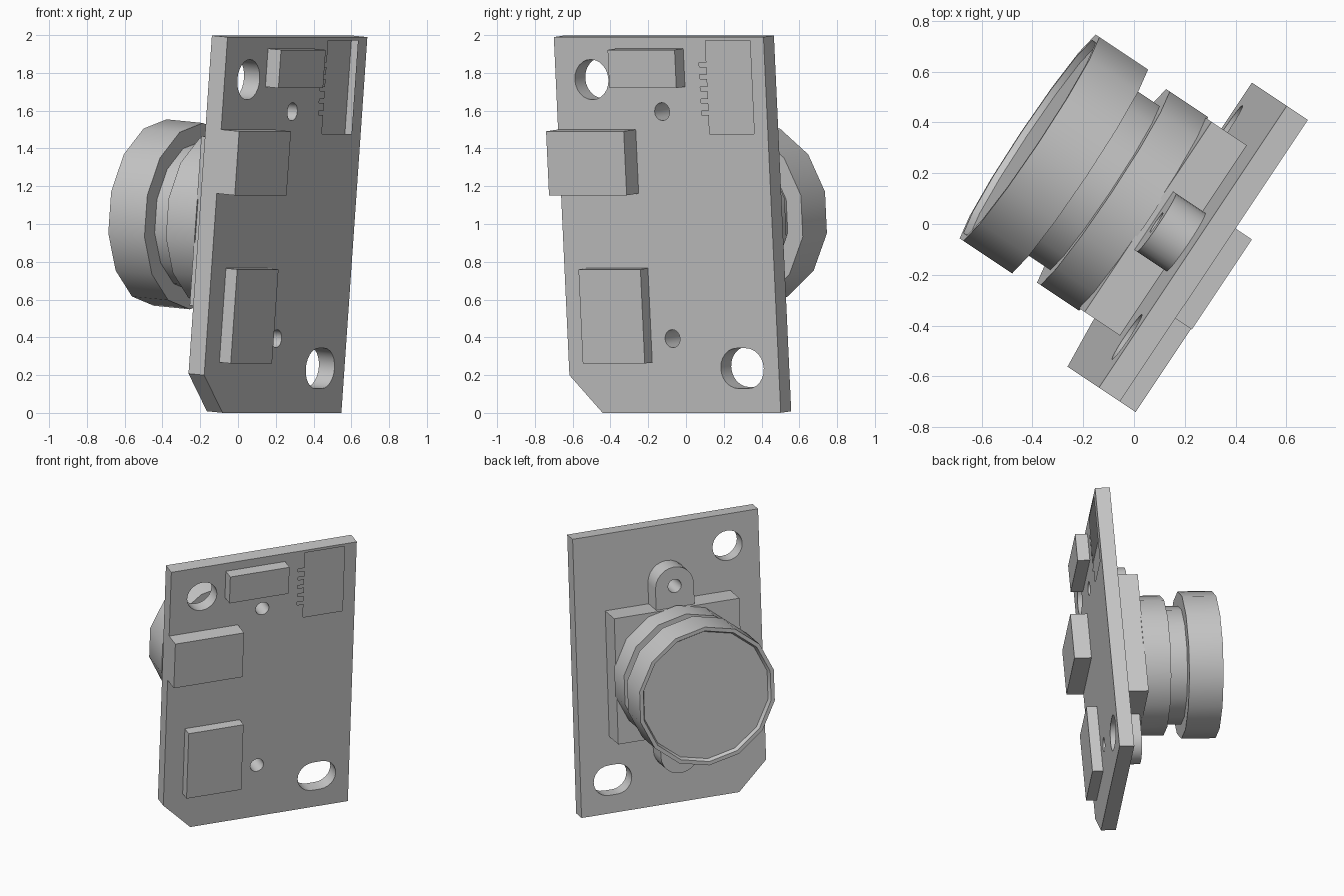
import bpy, bmesh
from math import sin, cos, pi, radians
from mathutils import Matrix, Vector

if "Cube" in bpy.data.objects:
    bpy.data.objects.remove(bpy.data.objects["Cube"])

# Board frame: local x = width, y = height, z = outward from component side
TURN, TILT = radians(56.3), radians(4.75)
u = Vector((cos(TURN), sin(TURN), 0))
flat_n = Vector((sin(TURN), -cos(TURN), 0))
v = flat_n * sin(TILT) + Vector((0, 0, cos(TILT)))
n = u.cross(v)
FRAME = Matrix.Translation((0.246, -0.099, 0.995)) @ Matrix((u, v, n)).transposed().to_4x4()

grey = bpy.data.materials.new("plain grey")
grey.use_nodes = True
COLOUR = (0.57, 0.57, 0.57, 1)
grey.diffuse_color = COLOUR
grey.node_tree.nodes["Principled BSDF"].inputs["Base Color"].default_value = COLOUR


def finish(name, bm):
    bmesh.ops.recalc_face_normals(bm, faces=bm.faces)
    mesh = bpy.data.meshes.new(name)
    bm.to_mesh(mesh)
    bm.free()
    mesh.materials.append(grey)
    obj = bpy.data.objects.new(name, mesh)
    obj.matrix_world = FRAME
    bpy.context.collection.objects.link(obj)
    return obj


def prism(name, outline, n0, n1):
    """Extrude a flat outline between two depths."""
    bm = bmesh.new()
    face = bm.faces.new([bm.verts.new((x, y, n0)) for x, y in outline])
    ext = bmesh.ops.extrude_face_region(bm, geom=[face])
    moved = [e for e in ext["geom"] if isinstance(e, bmesh.types.BMVert)]
    bmesh.ops.translate(bm, verts=moved, vec=(0, 0, n1 - n0))
    return finish(name, bm)


def rect(x0, x1, y0, y1):
    return [(x0, y0), (x1, y0), (x1, y1), (x0, y1)]


def stadium(x, y, r, dx=0, dy=0, half=12):
    """Circle stretched by dx or dy on either side of its centre."""
    start = 0 if dy else -pi / 2
    pts = []
    for side in (1, -1):
        for i in range(half + 1):
            if not (dx or dy) and i == half:
                continue
            a = start + pi * i / half + (0 if side == 1 else pi)
            pts.append((x + side * dx + r * cos(a), y + side * dy + r * sin(a)))
    return pts


def lathe(name, profile, sides=14):
    """Spin (radius, depth) points round the lens axis, vertex at the top."""
    bm = bmesh.new()
    rings = []
    for r, d in profile:
        rings.append([bm.verts.new((r * sin(2 * pi * i / sides), r * cos(2 * pi * i / sides), d))
                      for i in range(sides)])
    for a, b in zip(rings, rings[1:]):
        for i in range(sides):
            j = (i + 1) % sides
            bm.faces.new((a[i], a[j], b[j], b[i]))
    bm.faces.new(rings[0])
    bm.faces.new(rings[-1])
    return finish(name, bm)


def activate(obj):
    bpy.ops.object.select_all(action="DESELECT")
    obj.select_set(True)
    bpy.context.view_layer.objects.active = obj


def cut(obj, cutter):
    activate(obj)
    mod = obj.modifiers.new("cut", "BOOLEAN")
    mod.operation, mod.solver, mod.object = "DIFFERENCE", "EXACT", cutter
    bpy.ops.object.modifier_apply(modifier=mod.name)
    bpy.data.objects.remove(cutter)


def smooth(obj):
    activate(obj)
    bpy.ops.object.shade_smooth_by_angle(angle=radians(30))


# Circuit board with one clipped corner
W, H, THICK = 0.667, 0.998, 0.10
board = prism("circuit_board", [(-W + 0.2, -H), (W, -H), (W, H), (-W, H), (-W, -H + 0.2)], -THICK, 0)

# Mounting holes: round at the top, slotted at the bottom
cut(board, prism("cutter", stadium(-0.439, 0.772, 0.107), -0.3, 0.2))
cut(board, prism("cutter", stadium(0.435, -0.762, 0.107, dx=0.03), -0.3, 0.2))

# Connector opening and its pin slots
LEFT, RIGHT, LOW, HIGH = 0.296, 0.58, 0.483, 0.979
PIN = LEFT - 0.046
cut(board, prism("cutter", rect(LEFT, RIGHT, LOW, HIGH), -0.05, 0.1))
for i in range(5):
    y = 0.851 - 0.064 * i
    cut(board, prism("cutter", rect(PIN, LEFT + 0.02, y - 0.011, y + 0.011), -0.05, 0.1))

# Lens mount: square base and a rounded strip with two screw ears
base = prism("mount_base", rect(-0.45, 0.45, -0.45, 0.45), -0.267, -THICK)
ears = prism("mount_ears", stadium(0, 0, 0.138, dy=0.6), -0.24, -THICK)

# Screw holes through the ears and board
for y in (0.602, -0.604):
    for part in (board, ears):
        cut(part, prism("cutter", stadium(0, y, 0.048, half=8), -0.4, 0.2))

# The board is a hollow shell: the opening has no walls or floor of its own
bm = bmesh.new()
bm.from_mesh(board.data)
inner = []
for f in bm.faces:
    c = f.calc_center_median()
    if PIN - 0.01 < c.x < RIGHT + 0.01 and LOW - 0.01 < c.y < HIGH + 0.01 and -0.06 < c.z < -0.01:
        inner.append(f)
bmesh.ops.delete(bm, geom=inner, context="FACES")
bm.to_mesh(board.data)
bm.free()
smooth(board)
smooth(ears)

# Lens barrel: holder ring, neck and front cap with a shallow dish
smooth(lathe("lens_holder", [(0.47, -0.26), (0.47, -0.442)]))
smooth(lathe("lens_neck", [(0.398, -0.40), (0.398, -0.60)]))
smooth(lathe("lens_cap", [(0.495, -0.562), (0.495, -0.793), (0.468, -0.793), (0.455, -0.768)]))

# Chips on the component side
for name, outline, height in (
    ("upper_chip", rect(-0.273, 0.153, 0.734, 0.937), 0.083),
    ("middle_chip", rect(-W, -0.173, 0.167, 0.507), 0.115),
    ("lower_chip", rect(-0.53, -0.136, -0.73, -0.23), 0.072),
):
    prism(name, outline, 0, height)
